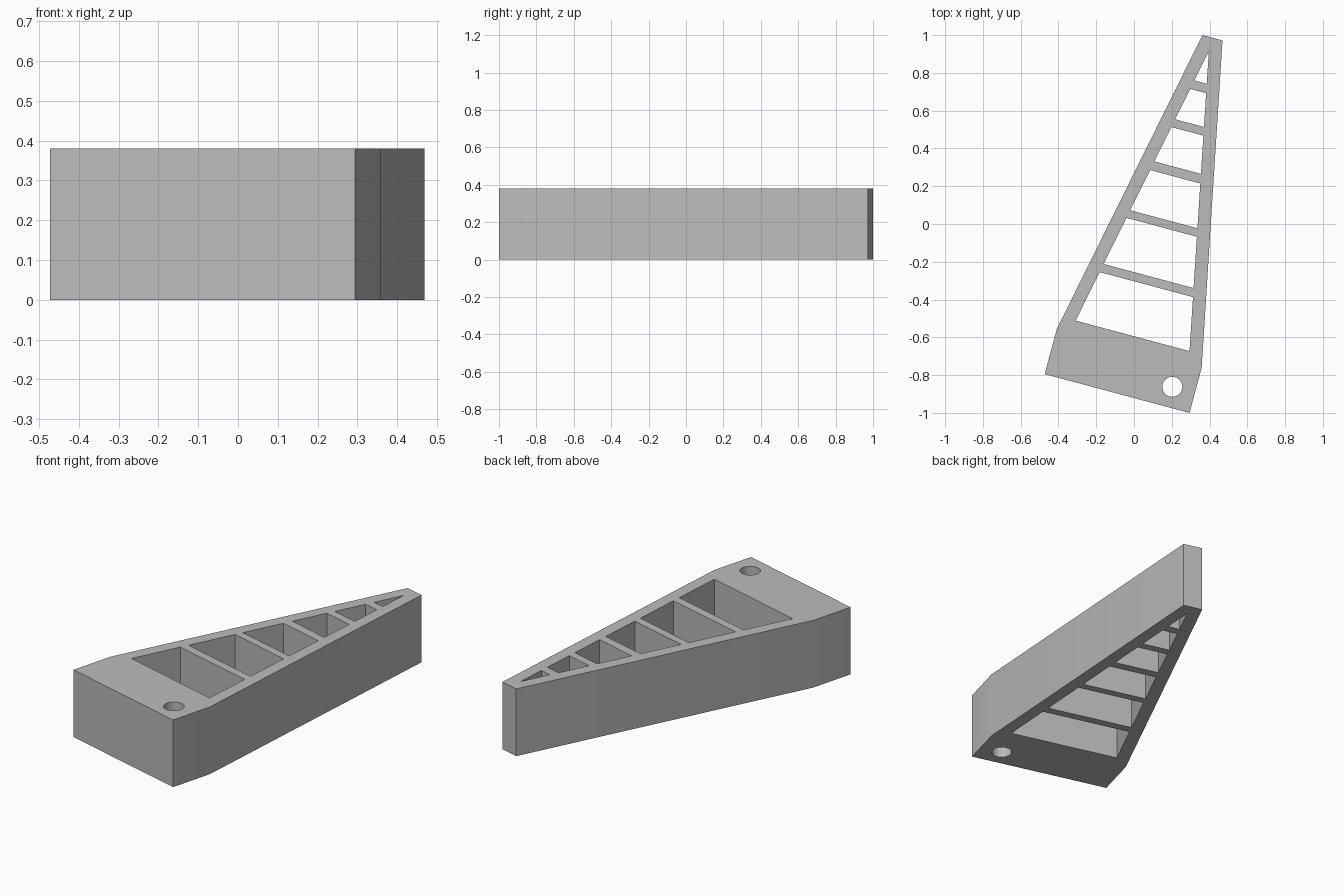
import bpy
import bmesh
from math import radians, cos, sin, pi

cube = bpy.data.objects.get("Cube")
if cube:
    bpy.data.objects.remove(cube, do_unlink=True)

HEIGHT = 0.38
TILT = radians(-15)      # the wedge leans in plan
AXIS = 0.146             # centre line, before tilting
APEX = 0.986             # where the inner walls meet


def tilted(u, v):
    return (u * cos(TILT) - v * sin(TILT), u * sin(TILT) + v * cos(TILT))


def add_loop(curve, points):
    spline = curve.splines.new('POLY')
    spline.points.add(len(points) - 1)
    for p, (u, v) in zip(spline.points, points):
        p.co = (*tilted(u, v), 0, 1)
    spline.use_cyclic_u = True


def tapered(sections):
    """Symmetric closed loop from (half width, v) pairs."""
    return ([(AXIS + h, v) for h, v in sections]
            + [(AXIS - h, v) for h, v in reversed(sections) if h > 0])


profile = bpy.data.curves.new("wedge_profile", 'CURVE')
profile.dimensions = '2D'
profile.fill_mode = 'BOTH'
profile.extrude = HEIGHT / 2

# Outer wall: square base block, then a long taper to a blunt tip
add_loop(profile, tapered([(0.397, -0.89), (0.397, -0.643), (0.055, 1.06)]))

# Open bays between the ribs
bays = [(-0.574, -0.293), (-0.246, 0.021), (0.065, 0.298),
        (0.348, 0.547), (0.592, 0.768), (0.817, APEX)]
for low, high in bays:
    add_loop(profile, tapered([(0.2 * (APEX - v), v) for v in (low, high)]))

# Round through-hole in the base block
SIDES = 32
add_loop(profile, [(0.419 + 0.053 * cos(2 * pi * i / SIDES),
                    -0.78 + 0.053 * sin(2 * pi * i / SIDES)) for i in range(SIDES)])

# Turn the extruded profile into one welded mesh standing on the floor
helper = bpy.data.objects.new("profile_helper", profile)
bpy.context.collection.objects.link(helper)
graph = bpy.context.evaluated_depsgraph_get()
mesh = bpy.data.meshes.new_from_object(helper.evaluated_get(graph))
bpy.data.objects.remove(helper, do_unlink=True)

bm = bmesh.new()
bm.from_mesh(mesh)
bmesh.ops.remove_doubles(bm, verts=bm.verts, dist=0.0005)
bmesh.ops.translate(bm, verts=bm.verts, vec=(0, 0, HEIGHT / 2))
bmesh.ops.recalc_face_normals(bm, faces=bm.faces)
bm.to_mesh(mesh)
bm.free()

wedge = bpy.data.objects.new("ribbed_wedge", mesh)
bpy.context.collection.objects.link(wedge)

# Flat grey
grey = bpy.data.materials.new("plain_grey")
grey.use_nodes = True
colour = (0.5, 0.5, 0.5, 1)
grey.diffuse_color = colour
grey.node_tree.nodes["Principled BSDF"].inputs["Base Color"].default_value = colour
mesh.materials.clear()
mesh.materials.append(grey)

# Smooth only the hole wall, keep the corners crisp
bpy.ops.object.select_all(action='DESELECT')
wedge.select_set(True)
bpy.context.view_layer.objects.active = wedge
bpy.ops.object.shade_smooth_by_angle(angle=radians(14))
